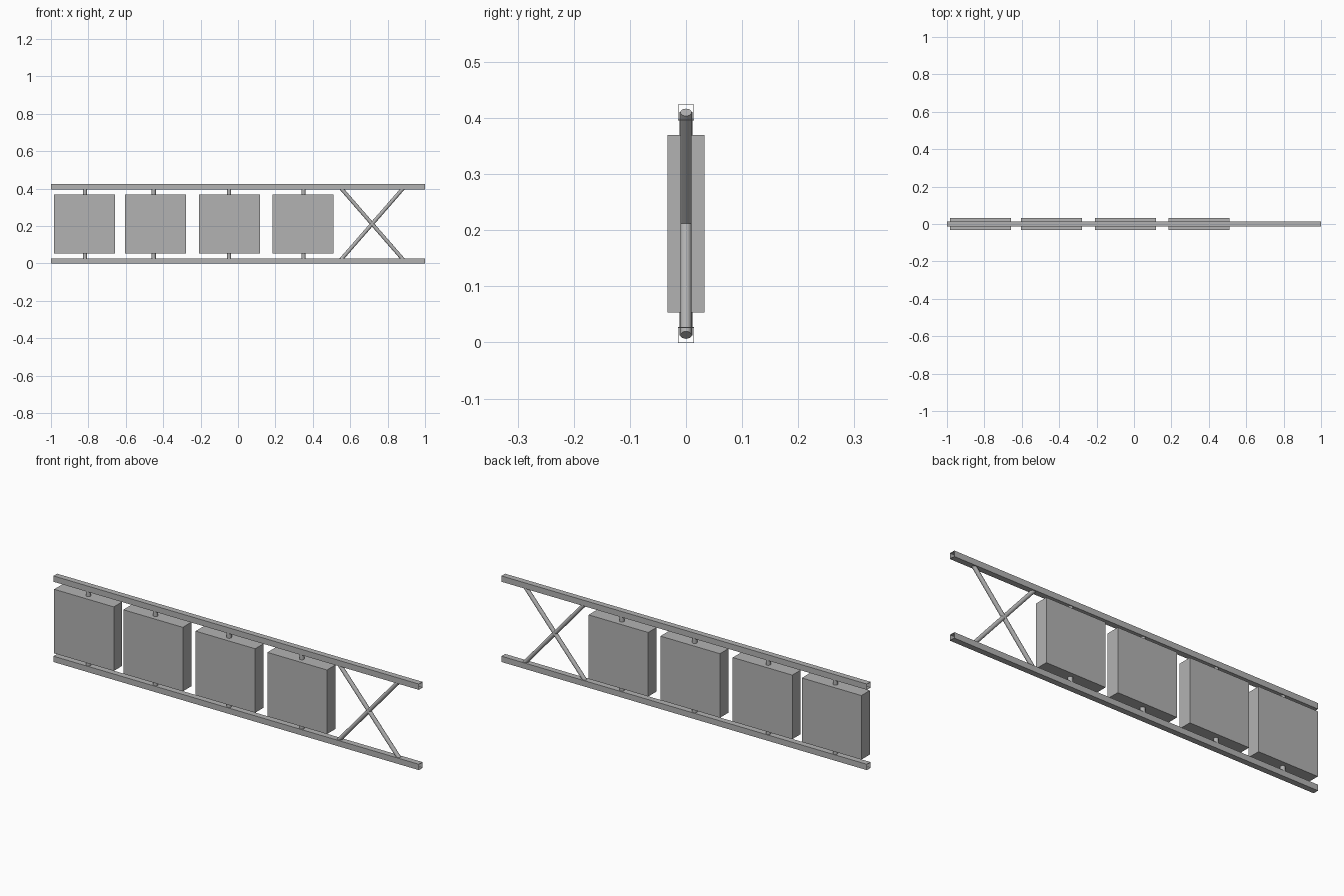
import bpy
from mathutils import Vector

cube = bpy.data.objects.get("Cube")
if cube:
    bpy.data.objects.remove(cube, do_unlink=True)

grey = bpy.data.materials.new("mid_grey")
grey.use_nodes = True
colour = (0.45, 0.45, 0.45, 1)
grey.diffuse_color = colour
grey.node_tree.nodes["Principled BSDF"].inputs["Base Color"].default_value = colour


def box(name, low, high):
    low, high = Vector(low), Vector(high)
    bpy.ops.mesh.primitive_cube_add(size=1, location=(low + high) / 2)
    ob = bpy.context.object
    ob.name = name
    ob.scale = high - low
    bpy.ops.object.transform_apply(location=False, rotation=False, scale=True)
    ob.data.materials.append(grey)
    return ob


def rod(name, start, end, radius):
    start, end = Vector(start), Vector(end)
    axis = end - start
    bpy.ops.mesh.primitive_cylinder_add(vertices=16, radius=radius, depth=axis.length,
                                        location=(start + end) / 2)
    ob = bpy.context.object
    ob.name = name
    ob.rotation_euler = axis.to_track_quat("Z", "Y").to_euler()
    ob.data.materials.append(grey)
    bpy.ops.object.shade_smooth_by_angle()
    return ob


TOP = 0.423
RAIL = 0.026
WALL = 0.002

# Hollow square rails, open at both ends
for name, z in (("lower_rail", 0), ("upper_rail", TOP - RAIL)):
    h = RAIL / 2
    corners = [(-h, z), (h, z), (h, z + RAIL), (-h, z + RAIL)]
    verts = [(x, y, cz) for x in (-1, 1) for y, cz in corners]
    faces = [(i, (i + 1) % 4, (i + 1) % 4 + 4, i + 4) for i in range(4)]
    mesh = bpy.data.meshes.new(name)
    mesh.from_pydata(verts, [], [f[::-1] for f in faces])
    mesh.materials.append(grey)
    rail = bpy.data.objects.new(name, mesh)
    bpy.context.collection.objects.link(rail)
    tube = rail.modifiers.new("wall", "SOLIDIFY")
    tube.thickness = WALL
    tube.offset = -1

# Panel blocks turning on vertical pivot posts
for i, left in enumerate((-0.983, -0.605, -0.209, 0.184), 1):
    box(f"panel_{i}", (left, -0.033, 0.053), (left + 0.326, 0.033, 0.37))
for i, x in enumerate((-0.818, -0.451, -0.048, 0.35), 1):
    rod(f"pivot_post_{i}", (x, 0, 0.012), (x, 0, TOP - 0.012), 0.0115)

# Crossed braces at the open end of the frame
for name, side in (("rising_brace", 1), ("falling_brace", -1)):
    rod(name, (0.717 - side * 0.173, 0, 0.013), (0.717 + side * 0.173, 0, TOP - 0.013), 0.01)
